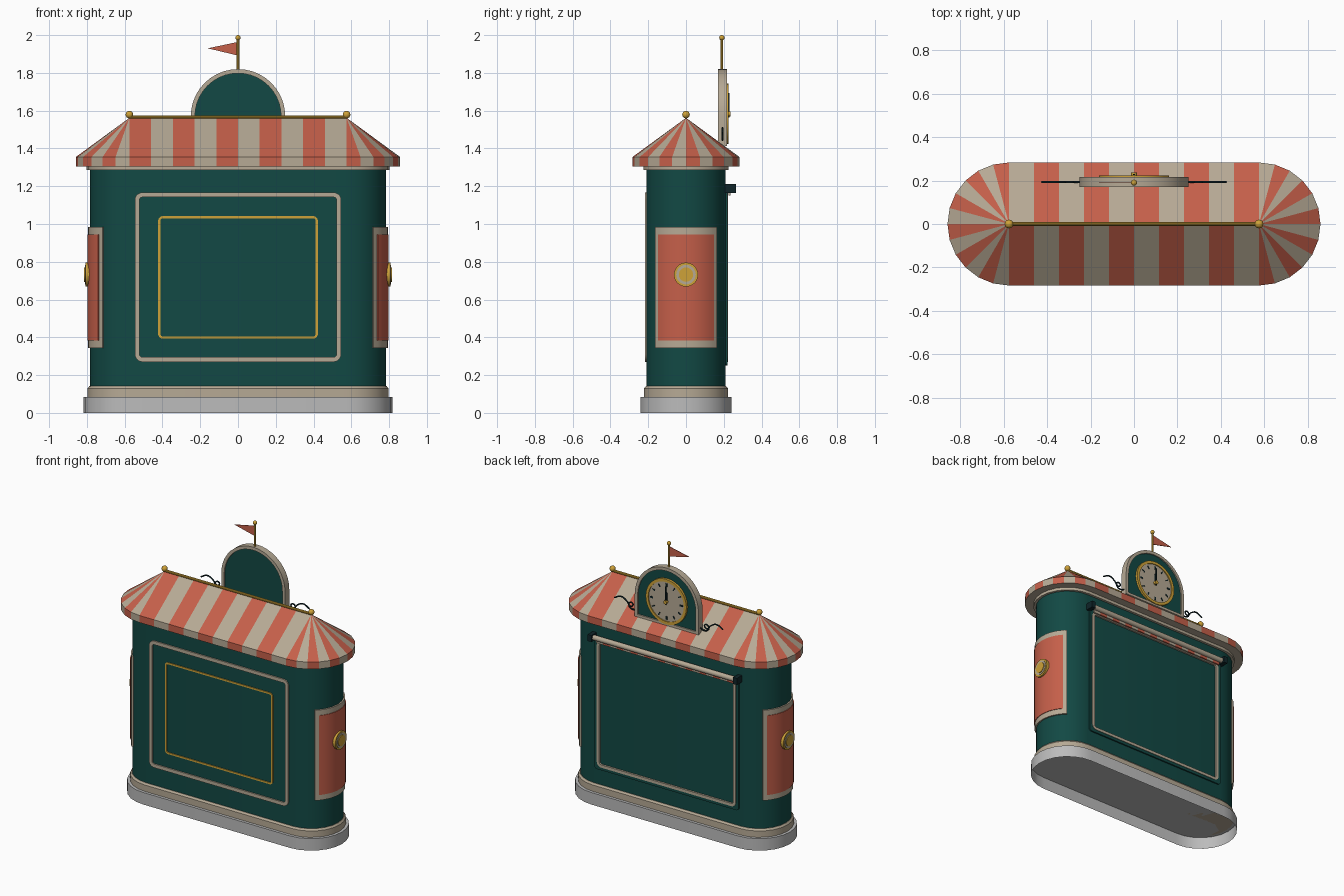
import bpy, bmesh
from math import sin, cos, pi, radians
from mathutils import Vector

if "Cube" in bpy.data.objects:
    bpy.data.objects.remove(bpy.data.objects["Cube"])

def material(name, rgb):
    m = bpy.data.materials.new(name)
    m.diffuse_color = (*rgb, 1)
    m.use_nodes = True
    m.node_tree.nodes["Principled BSDF"].inputs["Base Color"].default_value = m.diffuse_color
    return m

TEAL = material("teal", (0.006, 0.066, 0.058))
CREAM = material("cream", (0.47, 0.40, 0.30))
CORAL = material("coral", (0.56, 0.115, 0.068))
GOLD = material("gold", (0.62, 0.36, 0.04))
DARK = material("dark_iron", (0.005, 0.018, 0.022))
STONE = material("stone", (0.5, 0.5, 0.5))
HX = 0.575  # half length of the straight walls

def finish(ob, mats, smooth=True):
    for m in mats:
        ob.data.materials.append(m)
    if smooth:
        bpy.ops.object.select_all(action='DESELECT')
        ob.select_set(True)
        bpy.context.view_layer.objects.active = ob
        bpy.ops.object.shade_smooth_by_angle(angle=radians(31))
    return ob

def mesh(name, verts, faces, mats, smooth=True, idx=None):
    bm = bmesh.new()
    vs = [bm.verts.new(v) for v in verts]
    for k, f in enumerate(faces):
        bm.faces.new([vs[i] for i in f]).material_index = idx[k] if idx else 0
    bmesh.ops.remove_doubles(bm, verts=bm.verts, dist=1e-5)
    bmesh.ops.recalc_face_normals(bm, faces=bm.faces)
    me = bpy.data.meshes.new(name)
    bm.to_mesh(me)
    bm.free()
    ob = bpy.data.objects.new(name, me)
    bpy.context.collection.objects.link(ob)
    return finish(ob, mats, smooth)

def stadium(r, ns=1, nc=12):
    pts = [(-HX + 2 * HX * i / ns, -r) for i in range(ns)]
    pts += [(HX + r * cos(-pi/2 + pi*i/nc), r * sin(-pi/2 + pi*i/nc)) for i in range(nc)]
    return pts + [(-x, -y) for x, y in pts]

def loft(name, profile, mat, bottom=True):
    # stack of stadium rings (radius, z), capped on top and optionally below
    rings = [stadium(r) for r, z in profile]
    n = len(rings[0])
    verts = [(x, y, z) for ring, (r, z) in zip(rings, profile) for x, y in ring]
    faces = [(k*n + i, k*n + (i+1) % n, (k+1)*n + (i+1) % n, (k+1)*n + i)
             for k in range(len(profile) - 1) for i in range(n)]
    faces.append(tuple(range((len(profile)-1)*n, len(profile)*n)))
    if bottom:
        faces.append(tuple(range(n)))
    return mesh(name, verts, faces, [mat])

def plate(name, pts, y0, y1, mat):
    n = len(pts)
    verts = [(x, y, z) for y in (y0, y1) for x, z in pts]
    faces = [tuple(range(n)), tuple(range(n, 2*n))]
    faces += [(i, (i+1) % n, n + (i+1) % n, n + i) for i in range(n)]
    return mesh(name, verts, faces, [mat])

def ring(name, outer, inner, y0, y1, mat):
    n = len(outer)
    loops = [(outer, y0), (outer, y1), (inner, y1), (inner, y0)]
    verts = [(x, y, z) for pts, y in loops for x, z in pts]
    faces = [(k*n + i, k*n + (i+1) % n, (k+1) % 4*n + (i+1) % n, (k+1) % 4*n + i)
             for k in range(4) for i in range(n)]
    return mesh(name, verts, faces, [mat])

def rounded(w, z0, z1, r):
    corners = [(w-r, z1-r, 0), (-w+r, z1-r, 1), (-w+r, z0+r, 2), (w-r, z0+r, 3)]
    return [(cx + r*cos(pi/2*(q + i/5)), cz + r*sin(pi/2*(q + i/5)))
            for cx, cz, q in corners for i in range(6)]

def frame(name, w, z0, z1, t, r, y0, y1, mat):
    return ring(name, rounded(w, z0, z1, r), rounded(w-t, z0+t, z1-t, max(r-t, 0.006)), y0, y1, mat)

def cyl(name, p0, p1, r, mat, seg=16):
    p0, p1 = Vector(p0), Vector(p1)
    d = p1 - p0
    bpy.ops.mesh.primitive_cylinder_add(vertices=seg, radius=r, depth=d.length, location=(p0+p1)/2,
                                        rotation=d.to_track_quat('Z', 'Y').to_euler())
    ob = bpy.context.object
    ob.name = name
    return finish(ob, [mat])

def ball(name, p, r):
    bpy.ops.mesh.primitive_uv_sphere_add(segments=16, ring_count=10, radius=r, location=p)
    bpy.context.object.name = name
    return finish(bpy.context.object, [GOLD])

def box(name, x0, x1, y0, y1, z0, z1, mat):
    return plate(name, [(x0, z0), (x1, z0), (x1, z1), (x0, z1)], y0, y1, mat)

# Plinth (open underneath), walls and cornice
loft("plinth", [(0.242, 0), (0.242, 0.085)], STONE, bottom=False)
loft("base_trim", [(0.222, 0.085), (0.222, 0.13), (0.212, 0.142)], CREAM)
loft("kiosk_body", [(0.209, 0.14), (0.209, 1.29)], TEAL)
loft("cornice", [(0.226, 1.285), (0.226, 1.308)], CREAM)

# Striped roof with valance, cap wedges share one apex
eave = stadium(0.283, 10)
n = len(eave)
verts = [(x, y, 1.305) for x, y in eave] + [(x, y, 1.355) for x, y in eave]
verts += [(max(-HX, min(HX, x)), 0, 1.562) for x, y in eave]
faces, idx = [], []
for i in range(n):
    j = (i + 1) % n
    faces.append((i, j, n+j, n+i))
    cap = (verts[2*n+i][0] == verts[2*n+j][0])
    faces.append((n+i, n+j, 2*n+i) if cap else (n+i, n+j, 2*n+j, 2*n+i))
    idx += [i % 2] * 2
faces.append(tuple(range(n)))
mesh("striped_roof", verts, faces, [CORAL, CREAM], False, idx + [1])
cyl("roof_ridge", (-HX, 0, 1.566), (HX, 0, 1.566), 0.009, GOLD, 10)
for s, side in ((-1, "left"), (1, "right")):
    ball(side + "_ridge_ball", (s*HX, 0, 1.579), 0.02)

# Front frames
frame("front_frame", 0.546, 0.27, 1.167, 0.025, 0.04, -0.218, -0.2, CREAM)
frame("front_inner_frame", 0.423, 0.393, 1.042, 0.012, 0.025, -0.215, -0.2, GOLD)

# Back window frame and rolled awning
frame("back_outer_frame", 0.565, 0.25, 1.19, 0.03, 0.02, 0.2, 0.219, TEAL)
frame("back_frame", 0.545, 0.27, 1.167, 0.02, 0.035, 0.2, 0.222, CREAM)
cyl("awning_roll", (-0.56, 0.24, 1.188), (0.56, 0.24, 1.188), 0.018, CREAM)
for i in range(20):
    x = -0.54 + 0.054 * i
    box("awning_edge_%d" % i, x, x + 0.054, 0.225, 0.236, 1.152, 1.175, (CORAL, CREAM)[i % 2])
for s, side in ((-1, "left"), (1, "right")):
    box(side + "_awning_bracket", s*0.57 - 0.015, s*0.57 + 0.015, 0.2, 0.266, 1.165, 1.212, DARK)

# Curved end panels with medallions
def end_panel(name, s, half, r, z0, z1, mat, k=12):
    verts, faces = [], []
    for i in range(k + 1):
        a = radians(-half + 2 * half * i / k)
        for rr, z in ((0.195, z0), (r, z0), (r, z1), (0.195, z1)):
            verts.append((s * (HX + rr*cos(a)), rr*sin(a), z))
    for i in range(k):
        faces += [(4*i + q, 4*i + (q+1) % 4, 4*i + 4 + (q+1) % 4, 4*i + 4 + q) for q in range(4)]
    faces += [(0, 1, 2, 3), (4*k, 4*k+1, 4*k+2, 4*k+3)]
    mesh(name, verts, faces, [mat])

for s, side in ((-1, "left"), (1, "right")):
    end_panel(side + "_panel_border", s, 49, 0.218, 0.343, 0.983, CREAM)
    end_panel(side + "_panel", s, 42, 0.222, 0.382, 0.945, CORAL)
    for part, r, x, m in (("rim", 0.064, 0.808, GOLD), ("ring", 0.052, 0.811, CREAM), ("centre", 0.038, 0.815, GOLD)):
        cyl(side + "_medallion_" + part, (s*0.775, 0, 0.732), (s*x, 0, 0.732), r, m, 24)

# Arched clock gable
def arch(r, z0):
    return [(r, z0)] + [(r*cos(pi*i/20), 1.57 + r*sin(pi*i/20)) for i in range(21)] + [(-r, z0)]

ring("gable_rim", arch(0.25, 1.412), arch(0.228, 1.43), 0.17, 0.217, CREAM)
plate("gable_panel", arch(0.232, 1.425), 0.18, 0.208, TEAL)

# Clock on the back of the gable
CZ = 1.583
def disc(r):
    return [(r*cos(2*pi*i/32), CZ + r*sin(2*pi*i/32)) for i in range(32)]

ring("clock_bezel", disc(0.16), disc(0.14), 0.205, 0.224, GOLD)
plate("clock_face", disc(0.143), 0.205, 0.217, CREAM)
for h in range(12):
    a = 2*pi*h/12
    u, v = Vector((sin(a), cos(a))), Vector((cos(a), -sin(a)))
    w = 0.006 if h % 3 == 0 else 0.004
    q = [u*0.105 - v*w, u*0.128 - v*w, u*0.128 + v*w, u*0.105 + v*w]
    plate("hour_mark_%d" % h, [(p.x, CZ + p.y) for p in q], 0.215, 0.22, DARK)
plate("hour_hand", [(-0.009, CZ-0.01), (0.009, CZ-0.01), (0.009, CZ+0.06), (0, CZ+0.075), (-0.009, CZ+0.06)], 0.22, 0.224, DARK)
plate("minute_hand", [(-0.005, CZ-0.02), (0.005, CZ-0.02), (0.004, CZ+0.11), (-0.004, CZ+0.11)], 0.226, 0.23, DARK)
cyl("clock_hub", (0, 0.215, CZ), (0, 0.236, CZ), 0.013, GOLD)

# Iron scrolls beside the gable
path = [(0.245, 1.455), (0.28, 1.443), (0.312, 1.462), (0.302, 1.488), (0.28, 1.478), (0.298, 1.46),
        (0.33, 1.49), (0.375, 1.51), (0.425, 1.488)]
for s, side in ((-1, "left"), (1, "right")):
    cu = bpy.data.curves.new(side + "_scroll", 'CURVE')
    cu.dimensions = '3D'
    cu.bevel_depth, cu.bevel_resolution, cu.resolution_u = 0.005, 1, 4
    cu.use_fill_caps = True
    sp = cu.splines.new('BEZIER')
    sp.bezier_points.add(len(path) - 1)
    for b, (x, z) in zip(sp.bezier_points, path):
        b.co = (s*x, 0.193, z)
        b.handle_left_type = b.handle_right_type = 'AUTO'
    cu.materials.append(DARK)
    bpy.context.collection.objects.link(bpy.data.objects.new(side + "_scroll", cu))

# Flagpole and pennant
cyl("flagpole", (0, 0.19, 1.8), (0, 0.19, 1.98), 0.007, GOLD, 10)
ball("flagpole_ball", (0, 0.19, 1.986), 0.014)
plate("pennant", [(-0.005, 1.963), (-0.16, 1.93), (-0.005, 1.893)], 0.188, 0.192, CORAL)
